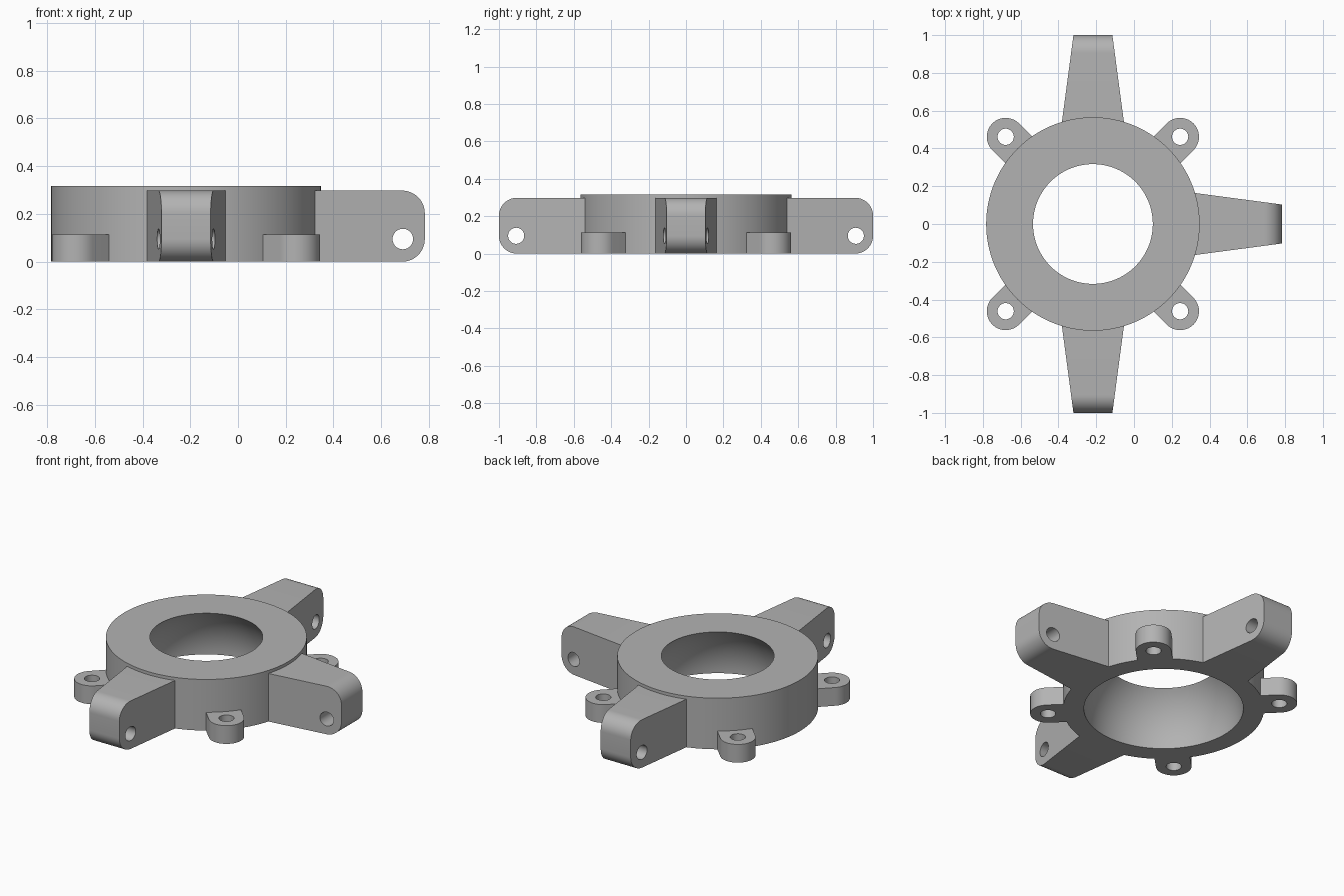
import bpy, bmesh, math
from mathutils import Matrix, Vector

cube = bpy.data.objects.get("Cube")
if cube:
    bpy.data.objects.remove(cube, do_unlink=True)

CENTRE = Vector((-0.2175, 0, 0))
R_OUT, R_TOP, HEIGHT = 0.565, 0.317, 0.317
ARM_TOP, HOLE = 0.298, 0.043

grey = bpy.data.materials.new("plain grey")
grey.use_nodes = True
colour = (0.45, 0.45, 0.45, 1)
grey.diffuse_color = colour
grey.node_tree.nodes["Principled BSDF"].inputs["Base Color"].default_value = colour


def finish(name, bm, angle=0.0):
    """Turn a bmesh into a smooth-by-angle object, turned about the ring axis."""
    bmesh.ops.recalc_face_normals(bm, faces=bm.faces)
    mesh = bpy.data.meshes.new(name)
    bm.to_mesh(mesh)
    bm.free()
    mesh.materials.append(grey)
    obj = bpy.data.objects.new(name, mesh)
    bpy.context.collection.objects.link(obj)
    obj.matrix_world = Matrix.Translation(CENTRE) @ Matrix.Rotation(angle, 4, "Z")
    bpy.context.view_layer.update()
    return obj


def smooth(obj):
    bpy.ops.object.select_all(action="DESELECT")
    obj.select_set(True)
    bpy.context.view_layer.objects.active = obj
    bpy.ops.object.shade_smooth_by_angle(angle=math.radians(30))


def drill(obj, local):
    """Cut a round hole through the part, with the cutter placed in part space."""
    bm = bmesh.new()
    bmesh.ops.create_cone(bm, cap_ends=True, segments=40, radius1=HOLE,
                          radius2=HOLE, depth=1, matrix=local)
    cutter = finish("hole_cutter", bm)
    cutter.matrix_world = obj.matrix_world.copy()
    cutter.hide_render = True
    mod = obj.modifiers.new("hole", "BOOLEAN")
    mod.operation, mod.solver, mod.object = "DIFFERENCE", "EXACT", cutter
    bpy.context.view_layer.objects.active = obj
    bpy.ops.object.modifier_apply(modifier=mod.name)
    bpy.data.objects.remove(cutter, do_unlink=True)


def arc(cx, cy, r, start, end, steps):
    angles = [math.radians(start + (end - start) * i / steps) for i in range(steps + 1)]
    return [(cx + r * math.cos(a), cy + r * math.sin(a)) for a in angles]


def prism(lower, upper):
    """Close two matching outlines into a solid."""
    bm = bmesh.new()
    a = [bm.verts.new(p) for p in lower]
    b = [bm.verts.new(p) for p in upper]
    bm.faces.new(a)
    bm.faces.new(b)
    for i in range(len(a)):
        j = (i + 1) % len(a)
        bm.faces.new((a[i], a[j], b[j], b[i]))
    return bm


# Ring with a spherical seat inside, centred on the base plane
seat_radius = math.hypot(R_TOP, HEIGHT)
profile = arc(0, 0, seat_radius, 0, 45, 16) + [(R_OUT, HEIGHT), (R_OUT, 0)]
SEGMENTS = 128
bm = bmesh.new()
rings = []
for s in range(SEGMENTS):
    t = math.tau * s / SEGMENTS
    rings.append([bm.verts.new((r * math.cos(t), r * math.sin(t), z)) for r, z in profile])
for s in range(SEGMENTS):
    a, b = rings[s], rings[(s + 1) % SEGMENTS]
    for i in range(len(profile)):
        j = (i + 1) % len(profile)
        bm.faces.new((a[i], a[j], b[j], b[i]))
smooth(finish("socket_ring", bm))


# Tapered arms with rounded tips and a cross hole
def half_width(r):
    return 0.103 + 0.133 * (1 - r)


ROUND = 0.095
side = ([(0.5, 0)] + arc(1 - ROUND, ROUND, ROUND, -90, 0, 12)
        + arc(1 - ROUND, ARM_TOP - ROUND, ROUND, 0, 90, 12) + [(0.5, ARM_TOP)])
for name, angle in (("left_arm", 0), ("back_arm", 90), ("front_arm", -90)):
    bm = prism([(r, -half_width(r), z) for r, z in side],
               [(r, half_width(r), z) for r, z in side])
    arm = finish(name, bm, math.radians(angle))
    drill(arm, Matrix.Translation((0.908, 0, 0.095)) @ Matrix.Rotation(math.pi / 2, 4, "X"))
    smooth(arm)

# Low mounting lugs on the diagonals
LUG_R, LUG_DIST, LUG_TOP = 0.1, 0.653, 0.113
outline = [(0.5, -LUG_R)] + arc(LUG_DIST, 0, LUG_R, -90, 90, 28) + [(0.5, LUG_R)]
for name, angle in (("back_left_lug", 45), ("back_right_lug", 135),
                    ("front_right_lug", 225), ("front_left_lug", 315)):
    bm = prism([(x, y, 0) for x, y in outline], [(x, y, LUG_TOP) for x, y in outline])
    lug = finish(name, bm, math.radians(angle))
    drill(lug, Matrix.Translation((LUG_DIST, 0, 0)))
    smooth(lug)
